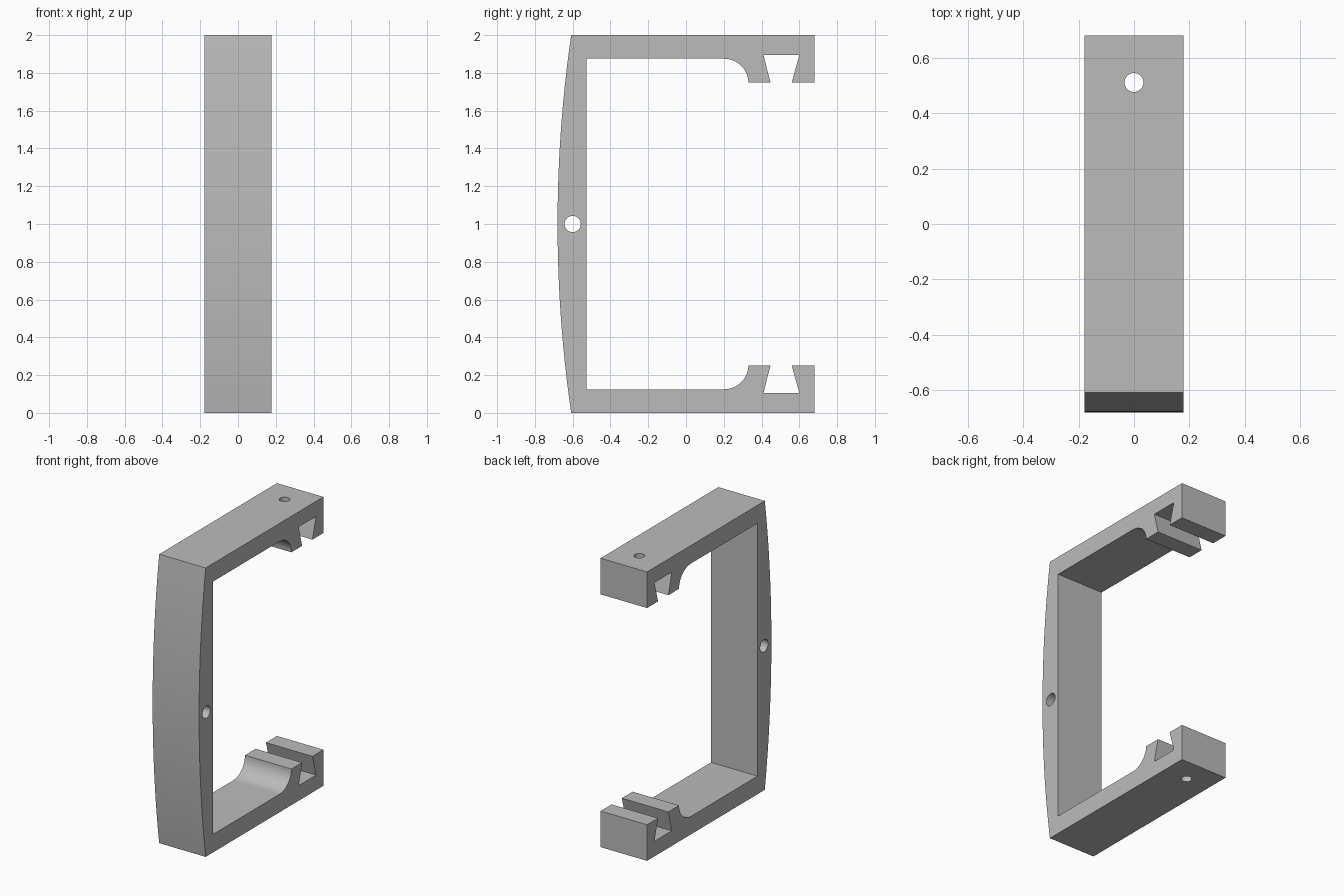
import bpy, bmesh, math
from mathutils import Vector

cube = bpy.data.objects.get("Cube")
if cube:
    bpy.data.objects.remove(cube, do_unlink=True)

HALF_WIDTH = 0.178
FRONT, CORNER, BACK = -0.68, -0.608, 0.68

# Plain grey finish
grey = bpy.data.materials.new("plain_grey")
grey.use_nodes = True
colour = (0.5, 0.5, 0.5, 1)
grey.diffuse_color = colour
grey.node_tree.nodes["Principled BSDF"].inputs["Base Color"].default_value = colour


def lower_arm():
    """Inner outline of the lower arm in (y, z), from back to front."""
    pts = [(BACK, 0), (BACK, 0.25), (0.56, 0.25), (0.60, 0.105),
           (0.41, 0.105), (0.447, 0.25), (0.33, 0.25)]
    # Concave fillet leading from the clip down to the arm
    for i in range(1, 17):
        a = -math.pi / 2 * i / 16
        pts.append((0.20 + 0.13 * math.cos(a), 0.25 + 0.125 * math.sin(a)))
    return pts + [(-0.528, 0.125)]


# Whole side profile: lower arm, mirrored upper arm, bowed front
lower = lower_arm()
upper = [(y, 2 - z) for y, z in reversed(lower)]
sag = CORNER - FRONT
radius = (1 + sag * sag) / (2 * sag)
half_angle = math.asin(1 / radius)
bow = []
for i in range(33):
    a = half_angle * (1 - i / 16)
    bow.append((FRONT + radius - radius * math.cos(a), 1 + radius * math.sin(a)))
profile = lower + upper + bow

# Extrude the profile across the width
bm = bmesh.new()
face = bm.faces.new([bm.verts.new((-HALF_WIDTH, y, z)) for y, z in profile])
ext = bmesh.ops.extrude_face_region(bm, geom=[face])
moved = [v for v in ext["geom"] if isinstance(v, bmesh.types.BMVert)]
bmesh.ops.translate(bm, verts=moved, vec=Vector((2 * HALF_WIDTH, 0, 0)))
bmesh.ops.recalc_face_normals(bm, faces=bm.faces)
mesh = bpy.data.meshes.new("bracket_frame")
bm.to_mesh(mesh)
bm.free()
frame = bpy.data.objects.new("bracket_frame", mesh)
bpy.context.collection.objects.link(frame)
mesh.materials.append(grey)


def drill(name, r, depth, loc, rot=(0, 0, 0)):
    """Cut a round hole through the frame."""
    bpy.ops.mesh.primitive_cylinder_add(vertices=32, radius=r, depth=depth,
                                        location=loc, rotation=rot)
    cutter = bpy.context.object
    cutter.name = name
    cutter.hide_render = True
    cutter.data.materials.append(grey)
    mod = frame.modifiers.new(name, 'BOOLEAN')
    mod.operation = 'DIFFERENCE'
    mod.solver = 'EXACT'
    mod.object = cutter
    bpy.ops.object.select_all(action='DESELECT')
    frame.select_set(True)
    bpy.context.view_layer.objects.active = frame
    bpy.ops.object.modifier_apply(modifier=name)
    bpy.data.objects.remove(cutter, do_unlink=True)


# Screw hole through both arms, pivot hole across the front
drill("screw_hole", 0.034, 3, (0, 0.51, 1))
drill("pivot_hole", 0.043, 1, (0, -0.60, 1), (0, math.pi / 2, 0))

bpy.ops.object.shade_smooth_by_angle(angle=math.radians(30))
